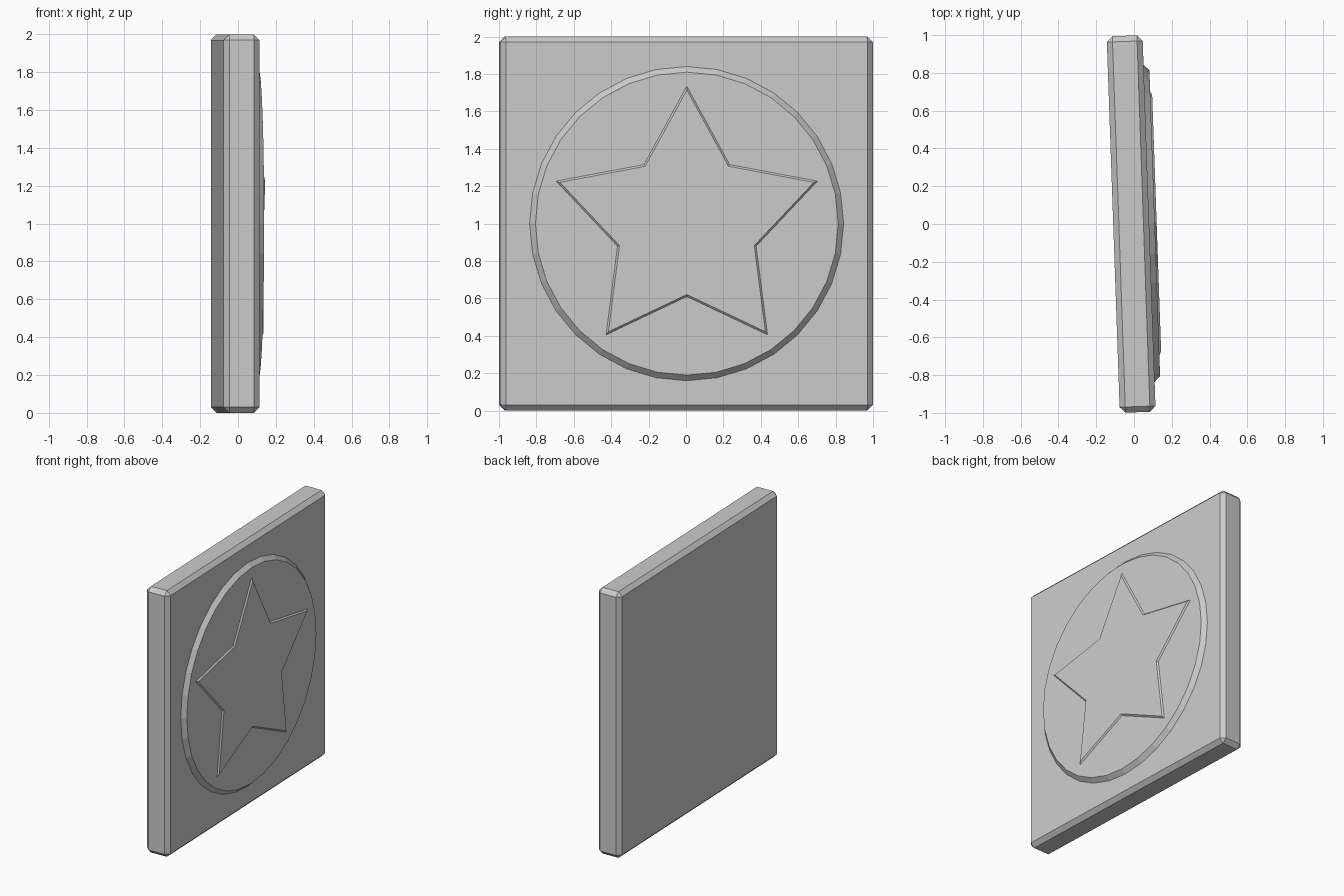
import bpy, bmesh
from math import sin, cos, pi, radians
from mathutils import Matrix

if "Cube" in bpy.data.objects:
    bpy.data.objects.remove(bpy.data.objects["Cube"])

THICK, HALF, CX = 0.19, 0.997, -0.015
TURN = Matrix.Translation((CX, 0, 1)) @ Matrix.Rotation(radians(2), 4, 'Z')


def add_object(name, bm):
    bmesh.ops.recalc_face_normals(bm, faces=bm.faces)
    mesh = bpy.data.meshes.new(name)
    bm.to_mesh(mesh)
    bm.free()
    obj = bpy.data.objects.new(name, mesh)
    bpy.context.collection.objects.link(obj)
    obj.matrix_world = TURN
    return obj


def raised_relief(name, outline, base, height, shrink):
    """Solid facing +x with a sloped rim, sunk a little below its base."""
    bm = bmesh.new()
    rings = [[bm.verts.new((x, y * s, z * s)) for y, z in outline]
             for x, s in ((base - 0.01, 1), (base, 1), (base + height, shrink))]
    n = len(outline)
    for low, high in zip(rings, rings[1:]):
        for i in range(n):
            j = (i + 1) % n
            bm.faces.new((low[i], low[j], high[j], high[i]))
    bm.faces.new(rings[0][::-1])
    bm.faces.new(rings[-1])
    return add_object(name, bm)


def radial(count, radii):
    """Outline starting at the top, cycling through the given radii."""
    return [(radii[i % len(radii)] * sin(2 * pi * i / count),
             radii[i % len(radii)] * cos(2 * pi * i / count)) for i in range(count)]


# Square plate with chamfered edges
bm = bmesh.new()
bmesh.ops.create_cube(bm, size=1)
bmesh.ops.scale(bm, vec=(THICK, 2 * HALF, 2), verts=bm.verts)
bmesh.ops.bevel(bm, geom=bm.edges[:], offset=0.03, segments=1,
                affect='EDGES', profile=0.5)
add_object("plate", bm)

# Round medallion, then the star on top of it
raised_relief("medallion", radial(32, [0.84]), THICK / 2, 0.03, 0.81 / 0.84)
raised_relief("star", radial(10, [0.735, 0.39]), THICK / 2 + 0.03, 0.01, 0.972)
